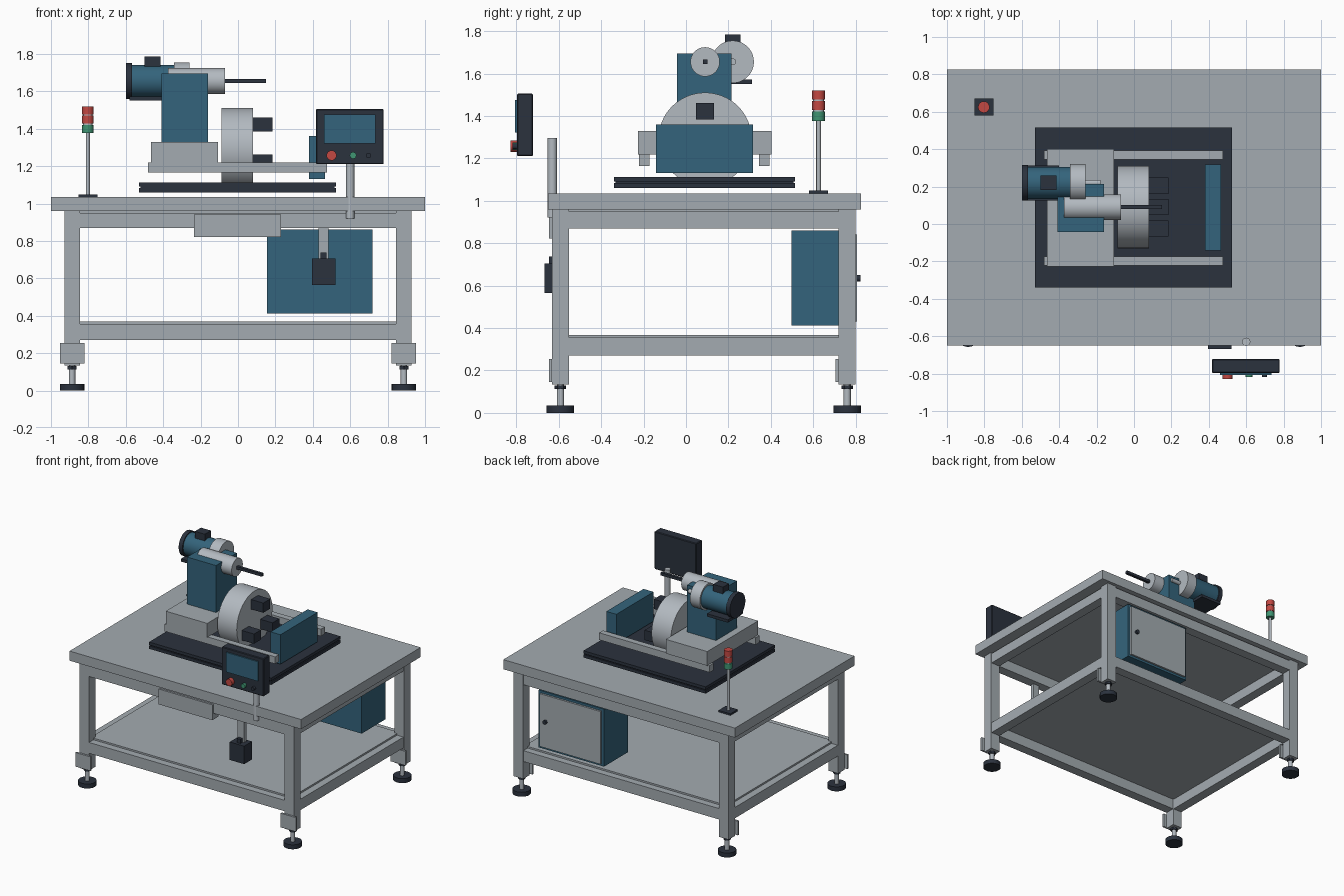
import bpy, math
from mathutils import Matrix

if "Cube" in bpy.data.objects:
    bpy.data.objects.remove(bpy.data.objects["Cube"])


def material(name, rgb):
    m = bpy.data.materials.new(name)
    m.diffuse_color = (*rgb, 1)
    m.use_nodes = True
    m.node_tree.nodes["Principled BSDF"].inputs["Base Color"].default_value = m.diffuse_color
    return m


GREY = material("frame grey", (0.37, 0.41, 0.44))
METAL = material("light metal", (0.45, 0.49, 0.53))
TEAL = material("machine teal", (0.034, 0.127, 0.2))
DARK = material("dark slate", (0.024, 0.032, 0.048))
RED = material("signal red", (0.55, 0.065, 0.055))
GREEN = material("signal green", (0.05, 0.3, 0.17))


def box(name, x, y, z, mat, bevel=0):
    """Box given by its (min, max) range on each axis."""
    bpy.ops.mesh.primitive_cube_add(size=1)
    o = bpy.context.object
    o.name = name
    size = [b - a for a, b in (x, y, z)]
    mid = [(a + b) / 2 for a, b in (x, y, z)]
    o.data.transform(Matrix.LocRotScale(mid, None, size))
    o.data.materials.append(mat)
    if bevel:
        b = o.modifiers.new("edge", 'BEVEL')
        b.width, b.segments = bevel, 1
    return o


def rod(name, axis, start, end, centre, r, mat, sides=32):
    """Cylinder along an axis; centre holds the other two coordinates."""
    bpy.ops.mesh.primitive_cylinder_add(vertices=sides, radius=r, depth=abs(end - start))
    o = bpy.context.object
    o.name = name
    mid = (start + end) / 2
    a, b = centre
    if axis == 'X':
        m = Matrix.Translation((mid, a, b)) @ Matrix.Rotation(math.pi / 2, 4, 'Y')
    elif axis == 'Y':
        m = Matrix.Translation((a, mid, b)) @ Matrix.Rotation(math.pi / 2, 4, 'X')
    else:
        m = Matrix.Translation((a, b, mid))
    o.data.transform(m)
    o.data.materials.append(mat)
    if sides > 8:
        bpy.ops.object.shade_smooth_by_angle(angle=math.radians(35))
    return o


# Table top
box("table_top", (-1, 1), (-0.65, 0.825), (0.96, 1.035), GREY)

# Legs with levelling feet
for lx in (-0.887, 0.887):
    for ly in (-0.592, 0.76):
        box("leg", (lx - 0.041, lx + 0.041), (ly - 0.04, ly + 0.04), (0.135, 0.96), GREY)
        box("leg_bracket", (lx - 0.065, lx + 0.065), (ly - 0.055, ly - 0.04), (0.145, 0.255), GREY)
        rod("foot_pad", 'Z', 0, 0.035, (lx, ly), 0.065, DARK)
        rod("foot_stem", 'Z', 0.035, 0.14, (lx, ly), 0.017, METAL, 16)
        rod("foot_nut", 'Z', 0.113, 0.13, (lx, ly), 0.027, DARK, 6)

# Upper and lower frame rails
for level, z in (("upper", (0.87, 0.95)), ("lower", (0.27, 0.355))):
    for y in (-0.592, 0.76):
        box(level + "_long_rail", (-0.846, 0.846), (y - 0.038, y + 0.038), z, GREY)
    for x in (-0.887, 0.887):
        box(level + "_side_rail", (x - 0.038, x + 0.038), (-0.552, 0.72), z, GREY)
box("top_backing", (-0.91, 0.91), (-0.615, 0.785), (0.95, 0.96), GREY)
box("shelf", (-0.87, 0.87), (-0.575, 0.745), (0.352, 0.368), GREY)

# Drawer front
box("drawer", (-0.235, 0.23), (-0.645, -0.57), (0.822, 0.942), GREY)

# Control cabinet, door on the back
box("cabinet", (0.155, 0.72), (0.497, 0.79), (0.412, 0.86), TEAL)
box("cabinet_door", (0.175, 0.70), (0.79, 0.805), (0.43, 0.842), GREY)
rod("door_knob", 'Y', 0.80, 0.822, (0.65, 0.635), 0.016, DARK, 16)

# Hanging switch box
box("switch_hanger", (0.43, 0.485), (-0.62, -0.59), (0.70, 0.88), GREY)
box("switch_neck", (0.442, 0.472), (-0.645, -0.615), (0.70, 0.737), DARK)
box("switch_box", (0.395, 0.52), (-0.667, -0.57), (0.565, 0.705), DARK)

# Operator panel on a post
rod("panel_post", 'Z', 0.92, 1.295, (0.6, -0.63), 0.022, METAL)
box("panel_housing", (0.417, 0.779), (-0.797, -0.722), (1.21, 1.505), DARK, 0.005)
box("panel_screen", (0.46, 0.735), (-0.806, -0.797), (1.322, 1.475), TEAL)
for name, x, r, tip, mat in (("stop_button", 0.5, 0.027, -0.828, RED),
                             ("start_button", 0.615, 0.018, -0.818, GREEN),
                             ("mode_button", 0.698, 0.014, -0.818, DARK)):
    rod(name, 'Y', -0.79, tip, (x, 1.257), r, mat, 16)

# Signal tower
box("tower_base", (-0.853, -0.75), (0.58, 0.67), (1.035, 1.048), DARK)
rod("tower_pole", 'Z', 1.045, 1.38, (-0.803, 0.625), 0.011, METAL, 16)
rod("tower_core", 'Z', 1.38, 1.51, (-0.803, 0.625), 0.026, METAL, 16)
for z, mat in ((1.377, GREEN), (1.427, RED), (1.477, RED)):
    rod("tower_lamp", 'Z', z, z + 0.043, (-0.803, 0.625), 0.031, mat, 16)

# Machine tray
box("tray_lower", (-0.53, 0.525), (-0.34, 0.515), (1.06, 1.083), DARK)
box("tray_groove", (-0.522, 0.517), (-0.332, 0.507), (1.08, 1.093), DARK)
box("tray_upper", (-0.53, 0.525), (-0.34, 0.515), (1.09, 1.113), DARK)

# Slide rails, head base and column
for y in (-0.197, 0.369):
    box("slide_rail", (-0.48, 0.475), (y - 0.024, y + 0.024), (1.165, 1.22), GREY)
box("head_base", (-0.465, -0.107), (-0.227, 0.402), (1.217, 1.328), GREY)
box("column", (-0.41, -0.16), (-0.043, 0.215), (1.328, 1.695), TEAL)
box("end_stop", (0.38, 0.466), (-0.142, 0.317), (1.13, 1.36), TEAL)

# Chuck with three jaws
CY, CZ = 0.09, 1.29
rod("chuck", 'X', -0.087, 0.08, (CY, CZ), 0.22, METAL, 64)
for k in range(3):
    a = math.radians(90 + 120 * k)
    y, z = CY + 0.132 * math.cos(a), CZ + 0.132 * math.sin(a)
    box("chuck_jaw", (0.078, 0.185), (y - 0.043, y + 0.043), (z - 0.038, z + 0.038), DARK)

# Upper spindle and tool bar
rod("spindle", 'X', -0.375, -0.07, (0.09, 1.655), 0.069, METAL, 48)
box("tool_bar", (-0.08, 0.15), (0.079, 0.101), (1.644, 1.666), DARK)

# Motor
MC = (0.22, 1.655)
rod("motor_body", 'X', -0.57, -0.33, MC, 0.086, TEAL, 48)
rod("motor_cover", 'X', -0.6, -0.567, MC, 0.095, DARK, 48)
rod("motor_flange", 'X', -0.343, -0.258, MC, 0.1, METAL, 48)
rod("motor_shaft", 'X', -0.26, -0.18, MC, 0.016, METAL, 16)
box("terminal_box", (-0.5, -0.415), (0.183, 0.258), (1.72, 1.785), DARK)
box("motor_foot", (-0.58, -0.40), (0.125, 0.312), (1.55, 1.572), DARK)
